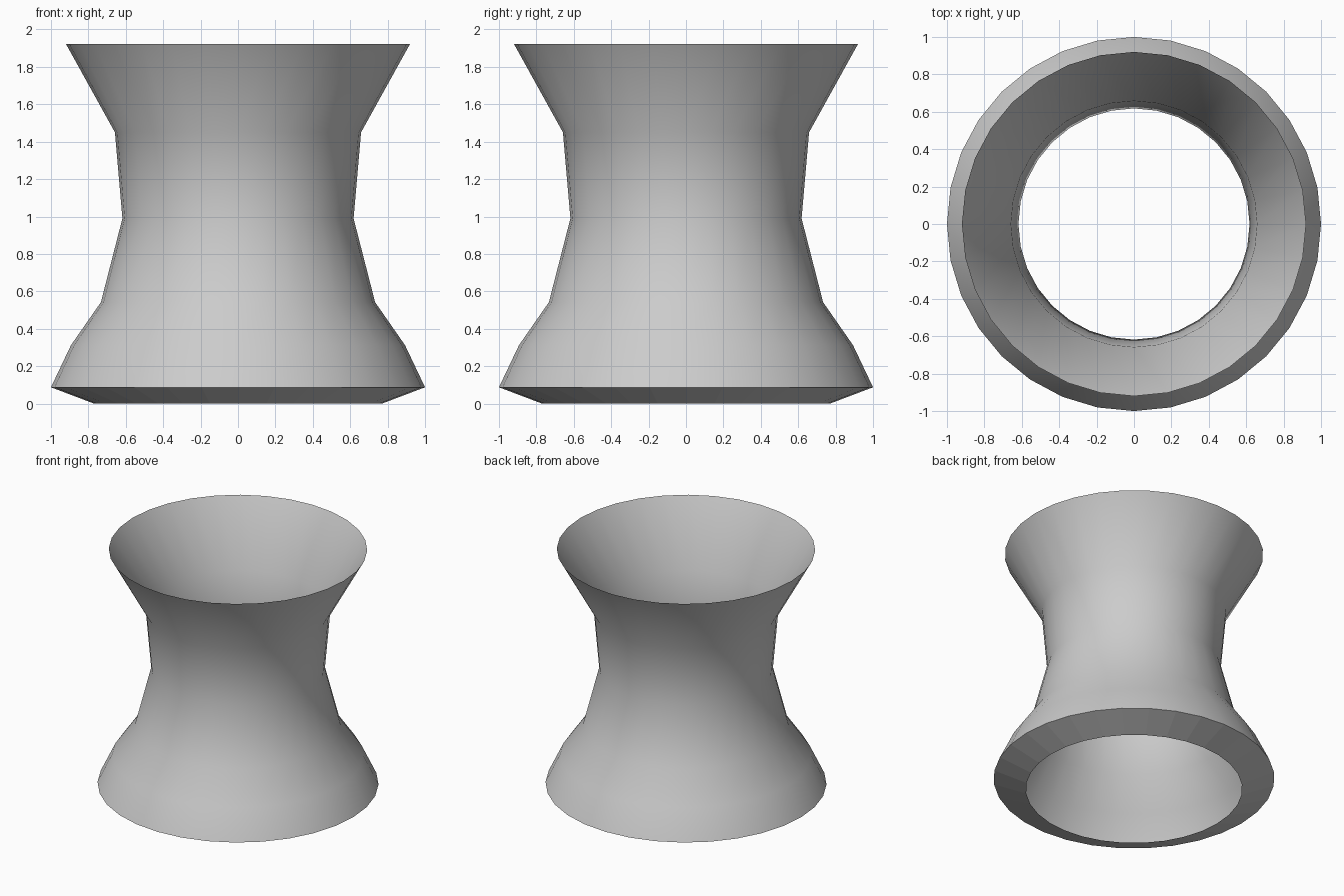
import bpy, bmesh, math

if "Cube" in bpy.data.objects:
    bpy.data.objects.remove(bpy.data.objects["Cube"])

SIDES = 32
# (radius, height) from the bottom opening to the top rim
PROFILE = [(0.77, 0.0), (1.0, 0.087), (0.893, 0.312), (0.733, 0.542),
           (0.618, 0.99), (0.658, 1.45), (0.92, 1.923)]

# Open waisted shell, swept around z
bm = bmesh.new()
rings = []
for r, z in PROFILE:
    angles = [2 * math.pi * i / SIDES for i in range(SIDES)]
    rings.append([bm.verts.new((r * math.cos(a), r * math.sin(a), z)) for a in angles])

for k, (low, high) in enumerate(zip(rings, rings[1:])):
    for i in range(SIDES):
        j = (i + 1) % SIDES
        face = bm.faces.new((low[i], low[j], high[j], high[i]))
        face.smooth = k > 0          # the underside lip stays faceted

# Crisp edge around the widest ring
for i in range(SIDES):
    bm.edges.get((rings[1][i], rings[1][(i + 1) % SIDES])).smooth = False

mesh = bpy.data.meshes.new("waisted_shell")
bm.to_mesh(mesh)
bm.free()
shell = bpy.data.objects.new("waisted_shell", mesh)
bpy.context.collection.objects.link(shell)
